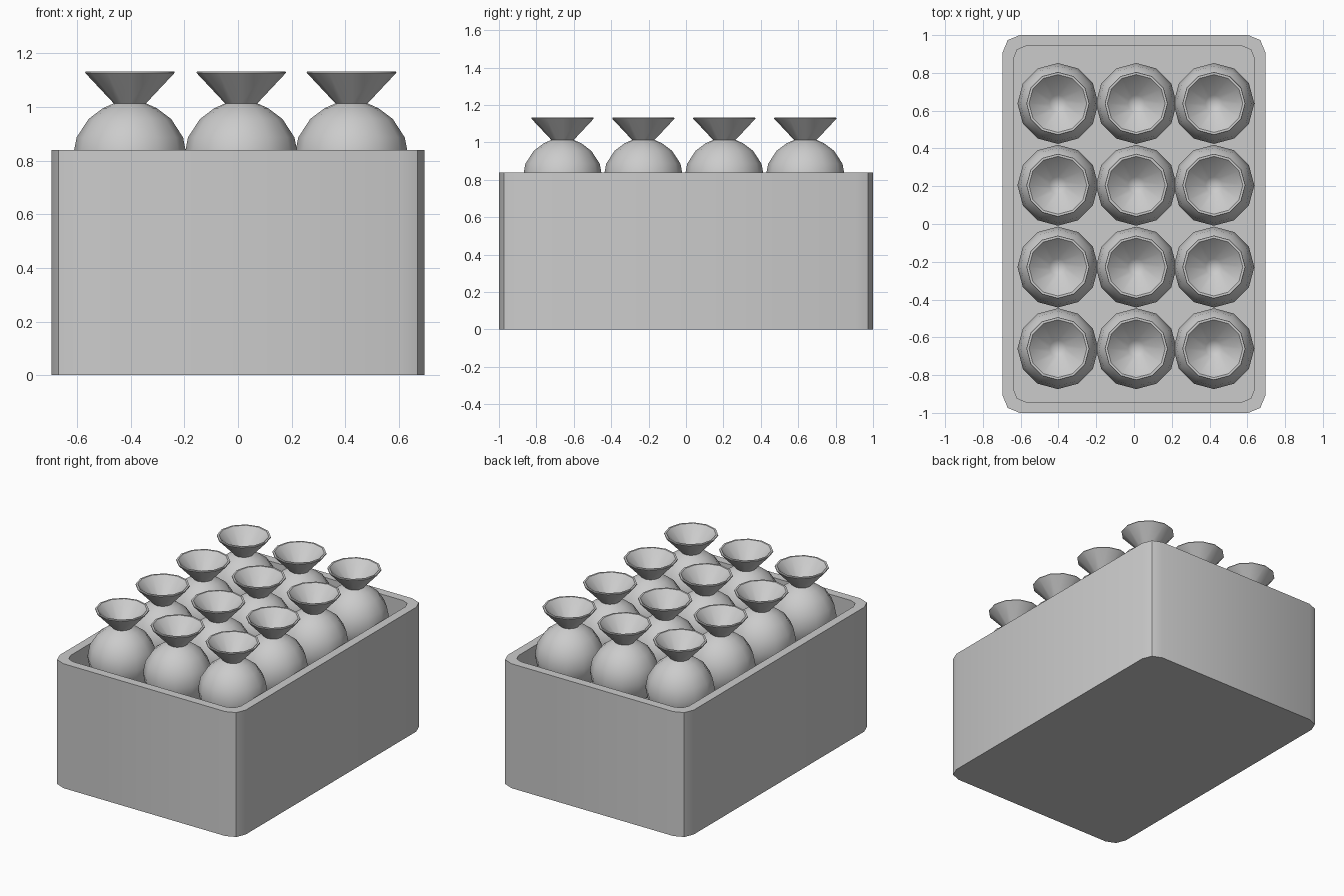
import bpy, bmesh, math

if "Cube" in bpy.data.objects:
    bpy.data.objects.remove(bpy.data.objects["Cube"])

SIDES = 12


def finish(bm, name, angle):
    bmesh.ops.recalc_face_normals(bm, faces=bm.faces)
    mesh = bpy.data.meshes.new(name)
    bm.to_mesh(mesh)
    bm.free()
    ob = bpy.data.objects.new(name, mesh)
    bpy.context.collection.objects.link(ob)
    bpy.ops.object.select_all(action='DESELECT')
    ob.select_set(True)
    bpy.context.view_layer.objects.active = ob
    bpy.ops.object.shade_smooth_by_angle(angle=math.radians(angle))
    return ob


def rounded_loop(bm, hx, hy, r, z):
    # rectangle with two-segment rounded corners
    verts = []
    for i, (sx, sy) in enumerate([(1, 1), (-1, 1), (-1, -1), (1, -1)]):
        for k in range(3):
            a = math.radians(90 * i + 45 * k)
            verts.append(bm.verts.new((sx * (hx - r) + r * math.cos(a),
                                       sy * (hy - r) + r * math.sin(a), z)))
    return verts


def bridge(bm, a, b):
    n = len(a)
    for i in range(n):
        j = (i + 1) % n
        bm.faces.new((a[i], a[j], b[j], b[i]))


# Crate: outer wall, flat rim, inner wall and raised floor
bm = bmesh.new()
loops = [rounded_loop(bm, 0.695, 1.0, 0.09, 0.0),
         rounded_loop(bm, 0.695, 1.0, 0.09, 0.84),
         rounded_loop(bm, 0.637, 0.942, 0.065, 0.84),
         rounded_loop(bm, 0.637, 0.942, 0.065, 0.60)]
for a, b in zip(loops, loops[1:]):
    bridge(bm, a, b)
bm.faces.new(loops[0])
bm.faces.new(loops[-1])
finish(bm, "crate", 30)

# Flask: round body, pinched neck, flared mouth with a hollow funnel
R, CZ = 0.214, 0.806
profile = [(R * math.cos(math.radians(t)), CZ + R * math.sin(math.radians(t)))
           for t in (-70, -45, -22, 0, 22, 44, 62)]
profile += [(0.06, 1.013), (0.167, 1.127), (0.165, 1.132),
            (0.153, 1.132), (0.045, 1.02)]
bm = bmesh.new()
rings = [[bm.verts.new((r * math.cos(2 * math.pi * i / SIDES),
                        r * math.sin(2 * math.pi * i / SIDES), z))
          for i in range(SIDES)] for r, z in profile]
for a, b in zip(rings, rings[1:]):
    bridge(bm, a, b)
for ring, z in ((rings[0], CZ - R), (rings[-1], 1.0)):
    tip = bm.verts.new((0, 0, z))
    for i in range(SIDES):
        bm.faces.new((ring[i], ring[(i + 1) % SIDES], tip))
flask = finish(bm, "flask", 40)

# Three columns by four rows of flasks
spots = [(x, y) for x in (-0.403, 0.012, 0.423)
         for y in (-0.66, -0.228, 0.205, 0.638)]
for i, (x, y) in enumerate(spots):
    ob = flask if i == 0 else flask.copy()
    if i:
        bpy.context.collection.objects.link(ob)
    ob.name = f"flask_{i + 1}"
    ob.location = (x, y, 0)
